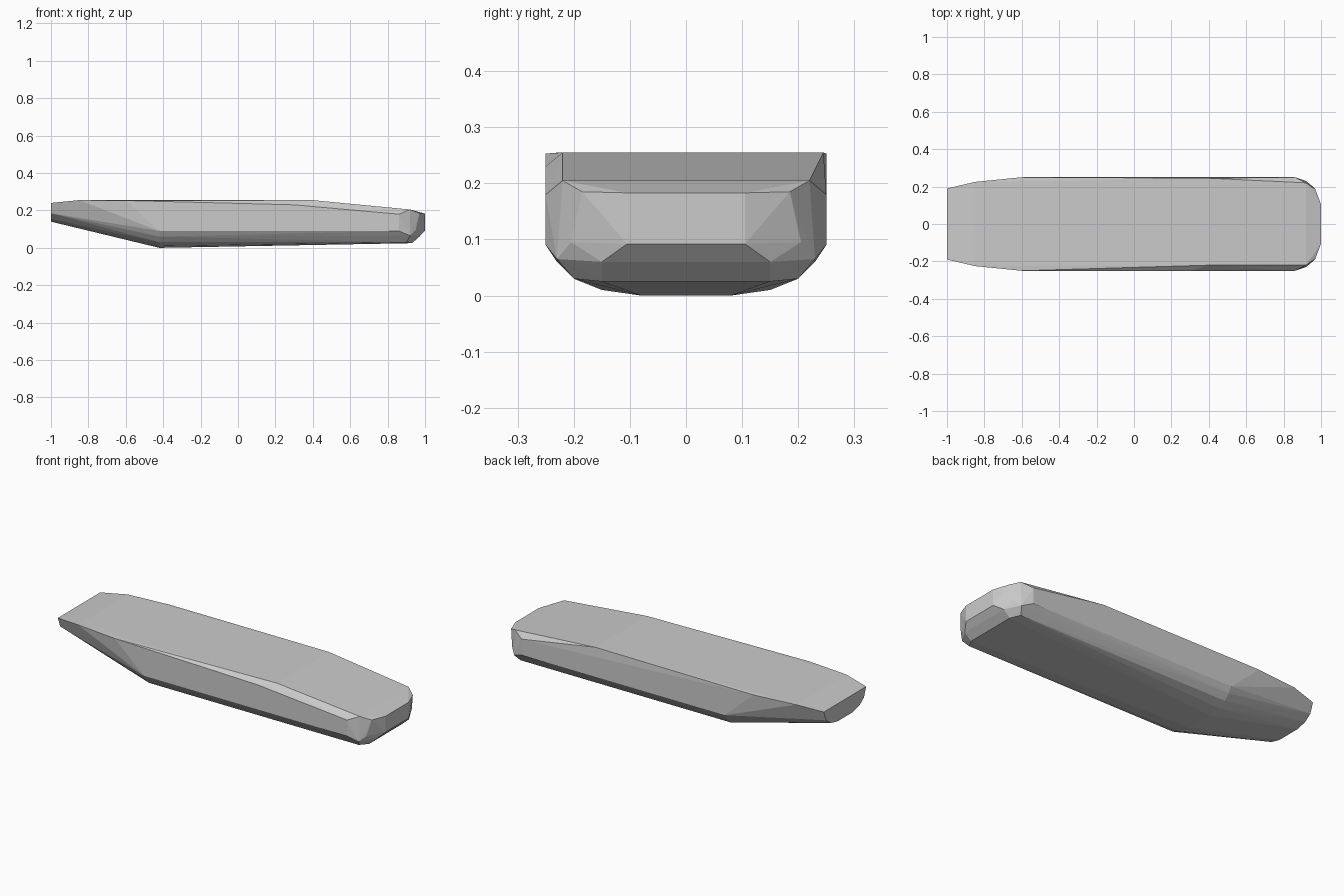
import bpy
import bmesh

# Remove the default object
default_cube = bpy.data.objects.get("Cube")
if default_cube:
    bpy.data.objects.remove(default_cube, do_unlink=True)


def make_material(name, colour):
    material = bpy.data.materials.new(name)
    material.use_nodes = True
    material.diffuse_color = colour
    shader = next(node for node in material.node_tree.nodes
                  if node.type == "BSDF_PRINCIPLED")
    shader.inputs["Base Color"].default_value = colour
    return material


def mirrored(station, half_outline):
    """Both sides of a cross-section given as (half width, height) pairs."""
    return [(station, side * half_width, height)
            for half_width, height in half_outline
            for side in (-1, 1)]


def faceted_solid(name, points, material):
    """Flat-faced convex body wrapped around the outline points."""
    mesh = bpy.data.meshes.new(name)
    builder = bmesh.new()
    for point in points:
        builder.verts.new(point)
    wrapped = bmesh.ops.convex_hull(builder, input=builder.verts)
    loose = [vert for vert in builder.verts if not vert.link_faces]
    bmesh.ops.delete(builder, geom=loose, context="VERTS")
    bmesh.ops.dissolve_limit(builder, angle_limit=0.01,
                             verts=builder.verts, edges=builder.edges)
    bmesh.ops.recalc_face_normals(builder, faces=builder.faces)
    builder.to_mesh(mesh)
    builder.free()
    mesh.materials.append(material)
    body = bpy.data.objects.new(name, mesh)
    bpy.context.collection.objects.link(body)
    return body


# Raked bow: narrow end face widening into the deck
bow_face = mirrored(-1, [(.19, .24), (.17, .185), (.13, .155), (.07, .14)])
bow_deck = mirrored(-.85, [(.225, .255)])
shoulder = mirrored(-.6, [(.25, .253)])

# Rounded bottom where the rake meets the keel
bilge = [(.08, 0), (.15, .01), (.2, .03), (.23, .06), (.25, .09)]
forefoot = mirrored(-.42, bilge)

# Deck break amidships, with a wider chamfer on the front rail
deck_break = [(.4, -.22, .255), (.4, .245, .255)]
front_rail = [(.3, -.25, .23)]

# Rounded stern, from the deck corners down to the bottom edge
stern = []
for station, half_outline in (
        (.86, [(.25, .18), (.25, .09)]),
        (.92, [(.22, .205), (.23, .065)]),
        (.9, [(.2, .03)]),
        (.95, [(.205, .095)]),
        (.97, [(.185, .185), (.15, .06)]),
        (.93, [(.15, .025)]),
        (1, [(.105, .183), (.105, .092)])):
    stern += mirrored(station, half_outline)

grey = make_material("hull grey", (.6, .6, .6, 1))
faceted_solid("boat_hull",
              bow_face + bow_deck + shoulder + forefoot
              + deck_break + front_rail + stern, grey)
